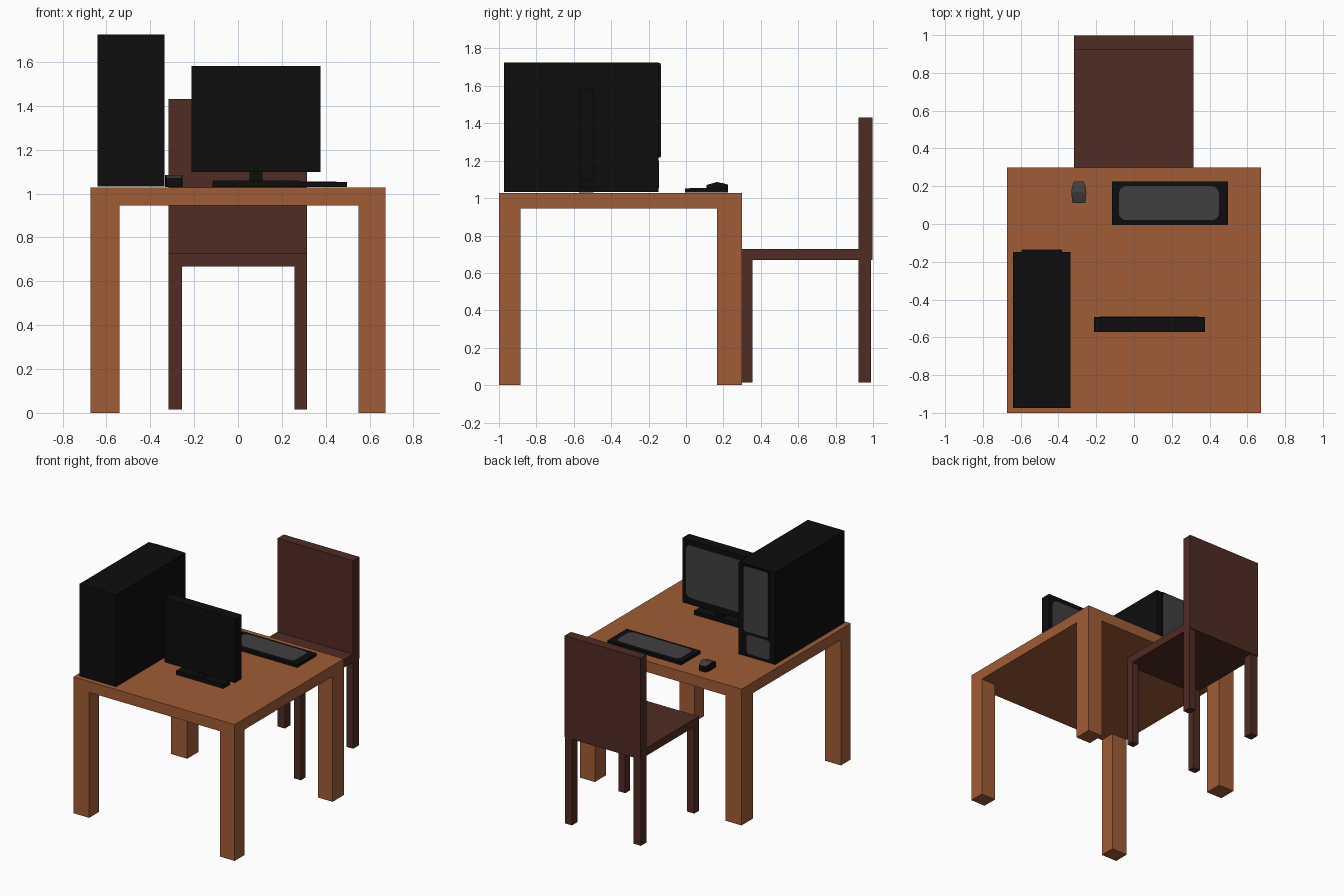
import bpy, bmesh, math

if "Cube" in bpy.data.objects:
    bpy.data.objects.remove(bpy.data.objects["Cube"])


def material(name, rgb):
    m = bpy.data.materials.new(name)
    m.diffuse_color = (*rgb, 1)
    m.use_nodes = True
    m.node_tree.nodes["Principled BSDF"].inputs["Base Color"].default_value = m.diffuse_color
    return m


OAK = material("orange wood", (0.352, 0.107, 0.036))
DARK = material("dark brown wood", (0.08, 0.025, 0.017))
BLACK = material("black plastic", (0.004, 0.004, 0.004))
GREY = material("grey panel", (0.051, 0.051, 0.051))


def finish(name, bm, *mats):
    bmesh.ops.recalc_face_normals(bm, faces=bm.faces)
    me = bpy.data.meshes.new(name)
    bm.to_mesh(me)
    bm.free()
    for m in mats:
        me.materials.append(m)
    ob = bpy.data.objects.new(name, me)
    bpy.context.collection.objects.link(ob)
    return ob


def box(name, x, y, z, mat):
    bm = bmesh.new()
    bmesh.ops.create_cube(bm, size=1)
    for v in bm.verts:
        for i, (a, b) in enumerate((x, y, z)):
            v.co[i] = a if v.co[i] < 0 else b
    return finish(name, bm, mat)


def plate(name, x, d, r, base, axis, t=0.004):
    """Thin rounded rectangle lying on z = base, or standing on y = base."""
    bm = bmesh.new()
    pts = []
    corners = ((x[1] - r, d[1] - r), (x[0] + r, d[1] - r),
               (x[0] + r, d[0] + r), (x[1] - r, d[0] + r))
    for k, (cx, cy) in enumerate(corners):
        for s in range(5):
            a = math.pi / 2 * (k + s / 4)
            pts.append((cx + r * math.cos(a), cy + r * math.sin(a)))
    place = (lambda p: (p[0], p[1], base)) if axis == "z" else (lambda p: (p[0], base, p[1]))
    face = bm.faces.new([bm.verts.new(place(p)) for p in pts])
    ext = bmesh.ops.extrude_face_region(bm, geom=[face], use_keep_orig=True)
    for v in ext["geom"]:
        if isinstance(v, bmesh.types.BMVert):
            v.co["xyz".index(axis)] += t
    return finish(name, bm, GREY)


# Desk
box("desk_top", (-0.673, 0.673), (-1, 0.3), (0.945, 1.027), OAK)
for side, x in (("left", (-0.673, -0.54)), ("right", (0.55, 0.673))):
    for end, y in (("front", (-1, -0.884)), ("back", (0.166, 0.3))):
        box(f"desk_{end}_{side}_leg", x, y, (0, 0.945), OAK)

# Chair
box("chair_seat", (-0.317, 0.314), (0.3, 0.925), (0.668, 0.727), DARK)
box("chair_back", (-0.317, 0.314), (0.922, 0.997), (0.668, 1.432), DARK)
for side, x in (("left", (-0.317, -0.255)), ("right", (0.258, 0.314))):
    for end, y in (("inner", (0.3, 0.355)), ("outer", (0.922, 0.99))):
        box(f"chair_{end}_{side}_leg", x, y, (0.015, 0.668), DARK)

# Computer tower with raised drive panel
box("tower_case", (-0.64, -0.335), (-0.973, -0.147), (1.032, 1.726), BLACK)
box("tower_raised_panel", (-0.595, -0.38), (-0.15, -0.137), (1.218, 1.722), BLACK)
plate("tower_upper_face", (-0.59, -0.385), (1.222, 1.715), 0.02, -0.137, "y", 0.002)
plate("tower_lower_face", (-0.595, -0.405), (1.055, 1.2), 0.02, -0.147, "y", 0.003)

# Monitor
box("monitor_case", (-0.212, 0.376), (-0.573, -0.493), (1.098, 1.583), BLACK)
plate("monitor_screen", (-0.18, 0.345), (1.15, 1.545), 0.04, -0.493, "y", 0.003)
box("monitor_neck", (0.053, 0.112), (-0.56, -0.51), (1.055, 1.1), BLACK)
box("monitor_base", (-0.115, 0.28), (-0.573, -0.495), (1.03, 1.06), BLACK)

# Keyboard
box("keyboard_body", (-0.117, 0.498), (-0.006, 0.224), (1.03, 1.052), BLACK)
plate("keyboard_keys", (-0.08, 0.45), (0.02, 0.2), 0.04, 1.052, "z", 0.003)

# Mouse: lofted outline with a peaked grey top and black sides
bm = bmesh.new()
rows = []
for y, w, z in ((0.11, 0.034, 1.07), (0.166, 0.04, 1.086), (0.2, 0.036, 1.079), (0.225, 0.026, 1.072)):
    rows.append([bm.verts.new((-0.292 + sx * w, y, h))
                 for sx, h in ((-1, 1.03), (-1, z), (1, z), (1, 1.03))])
for a, b in zip(rows, rows[1:]):
    for i in range(4):
        j = (i + 1) % 4
        f = bm.faces.new((a[i], a[j], b[j], b[i]))
        f.material_index = 1 if i == 1 else 0
bm.faces.new(rows[0])
bm.faces.new(rows[-1])
finish("mouse", bm, BLACK, GREY)
